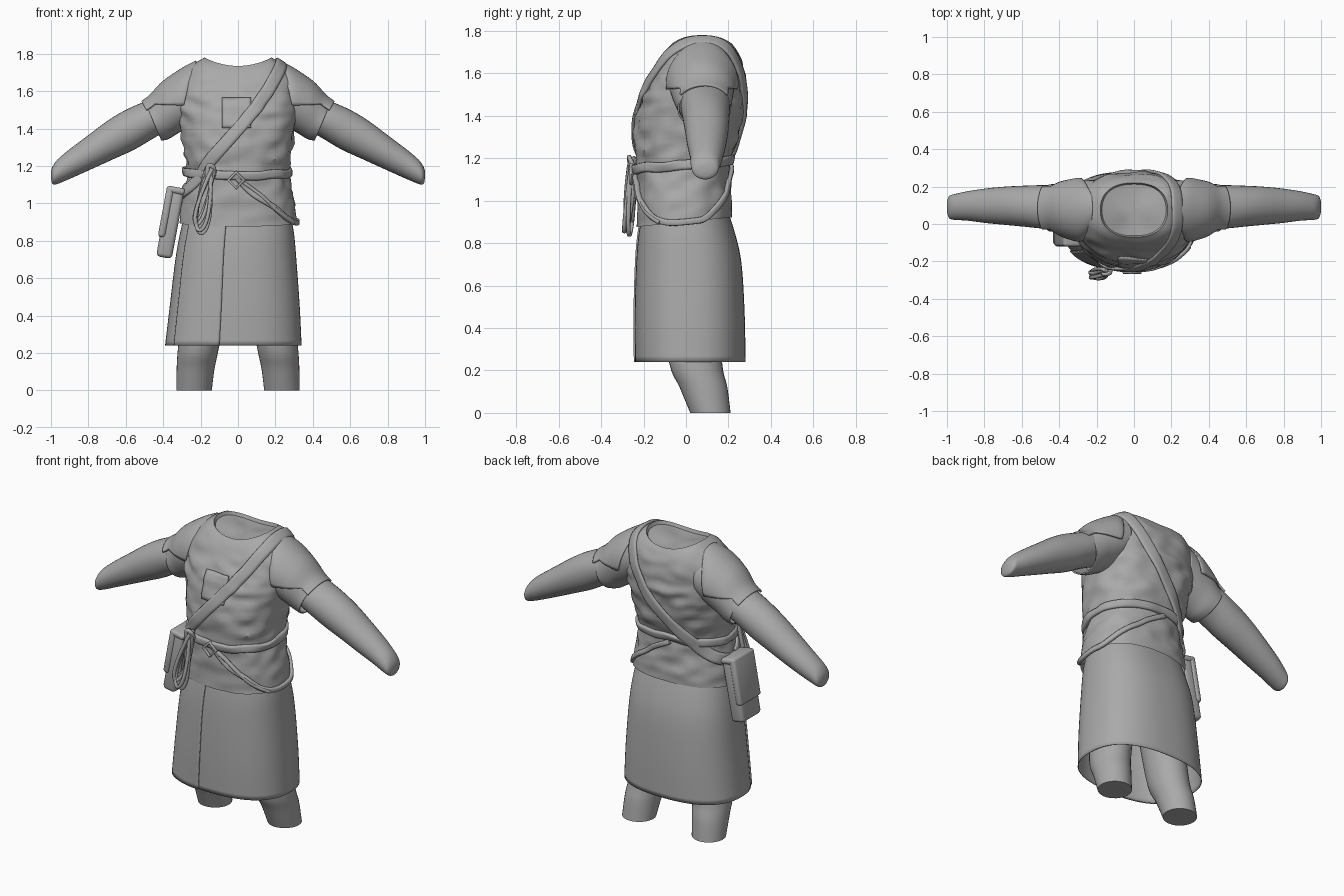
import bpy, bmesh, math
from math import sin, cos, pi, tau
from mathutils import Vector, Matrix, noise
from mathutils.bvhtree import BVHTree

cube = bpy.data.objects.get("Cube")
if cube:
    bpy.data.objects.remove(cube, do_unlink=True)

grey = bpy.data.materials.new("plain_grey")
grey.use_nodes = True
grey.diffuse_color = (0.4, 0.4, 0.4, 1)
grey.node_tree.nodes["Principled BSDF"].inputs["Base Color"].default_value = (0.4, 0.4, 0.4, 1)


def finish(name, bm, angle=40):
    bmesh.ops.recalc_face_normals(bm, faces=bm.faces)
    mesh = bpy.data.meshes.new(name)
    bm.to_mesh(mesh)
    bm.free()
    obj = bpy.data.objects.new(name, mesh)
    bpy.context.collection.objects.link(obj)
    mesh.materials.append(grey)
    bpy.ops.object.select_all(action='DESELECT')
    obj.select_set(True)
    bpy.context.view_layer.objects.active = obj
    bpy.ops.object.shade_smooth_by_angle(angle=math.radians(angle))
    return obj


def solidify(obj, thickness, offset=-1):
    mod = obj.modifiers.new("thickness", 'SOLIDIFY')
    mod.thickness, mod.offset = thickness, offset


def smooth(rows, steps, loop=False):
    """Catmull-Rom resampling of a list of number tuples."""
    rows = [Vector(r) for r in rows]
    n, out = len(rows), []
    for i in range(n if loop else n - 1):
        a, b, c, d = [rows[j % n] if loop else rows[max(0, min(n - 1, j))]
                      for j in (i - 1, i, i + 1, i + 2)]
        for k in range(steps):
            t = k / steps
            out.append(0.5 * (2 * b + (c - a) * t + (2 * a - 5 * b + 4 * c - d) * t * t
                              + (3 * b - a - 3 * c + d) * t ** 3))
    return out if loop else out + [rows[-1]]


def loft(name, rings, closed=True, caps=(False, False), loop=False, angle=40):
    bm = bmesh.new()
    vs = [[bm.verts.new(p) for p in ring] for ring in rings]
    m = len(vs[0])
    pairs = list(zip(vs, vs[1:])) + ([(vs[-1], vs[0])] if loop else [])
    for a, b in pairs:
        for j in range(m if closed else m - 1):
            k = (j + 1) % m
            bm.faces.new((a[j], a[k], b[k], b[j]))
    for ring, cap in zip((vs[0], vs[-1]), caps):
        if cap:
            mid = bm.verts.new(sum((v.co for v in ring), Vector()) / m)
            for j in range(m):
                bm.faces.new((ring[j], ring[(j + 1) % m], mid))
    return finish(name, bm, angle)


def power(v, e):
    return math.copysign(abs(v) ** e, v)


def arc(n, a0, a1):
    span = n if a1 - a0 > 6.2 else n - 1
    return [a0 + (a1 - a0) * i / span for i in range(n)]


def body_ring(row, n=72, e=0.85, grow=0, a0=0, a1=tau):
    """Rounded horizontal section: height, x min, x max, y front, y back."""
    z, x0, x1, y0, y1 = row
    return [Vector(((x0 + x1) / 2 + ((x1 - x0) / 2 + grow) * power(cos(a), e),
                    (y0 + y1) / 2 + ((y1 - y0) / 2 + grow) * power(sin(a), e), z)) for a in arc(n, a0, a1)]


# Padded tunic with a raised shoulder line, tilted hem, quilted bumps and a sunken neck
torso_rows = [(0.90, .312, -.232, .216), (1.0, .302, -.232, .214), (1.15, .272, -.232, .205),
              (1.3, .290, -.242, .245), (1.45, .315, -.222, .275), (1.55, .325, -.188, .278),
              (1.64, .31, -.140, .268), (1.70, .25, -.100, .245), (1.735, .18, -.07, .22)]
rings = [body_ring((z, -w, w, f, b)) for z, w, f, b in smooth(torso_rows, 7)]
for ring in rings:
    for p in ring:
        top = max(0, min(1, (p.z - 1.6) / 0.135))
        hem = max(0, (1.1 - p.z) / 0.2)
        quilt = noise.noise(Vector((p.x * 11, p.y * 11, p.z * 19))) * 0.017
        out = Vector((p.x, p.y, 0)).normalized()
        p += out * quilt * (1 - top) * (1 - 0.7 * hem)
        p.z += 0.045 * top * min(1, (p.x / 0.18) ** 2) + hem * 0.1 * p.y
neck_mid = Vector((0, 0.075, 1.715))
rings.append([Vector((p.x * 0.95, neck_mid.y + (p.y - neck_mid.y) * 0.95, p.z - 0.02)) for p in rings[-1]])
rings.append([neck_mid + (p - neck_mid) * 0.5 - Vector((0, 0, 0.004)) for p in rings[-1]])
torso = loft("tunic", rings, caps=(False, True))

# Wrapped skirt with an overlapping front panel
skirt_rows = [(0.24, -.39, .34, -.24, .28), (0.45, -.365, .33, -.242, .277),
              (0.7, -.335, .312, -.235, .262), (0.85, -.308, .298, -.222, .23), (1.0, -.27, .27, -.195, .18)]
levels = smooth(skirt_rows, 5)
skirt = loft("skirt", [body_ring(r, e=0.82) for r in levels])
solidify(skirt, 0.004)
panel = loft("skirt_overlap", [body_ring(r, 24, 0.82, 0.008, pi * 1.19, pi * 1.455) for r in levels], closed=False)
solidify(panel, 0.008)


# Limb sections: upper x, upper z, lower x, lower z, y front, y back
def limb_ring(row, s, n=32, grow=0.0, a0=0.0, a1=tau):
    ux, uz, lx, lz, y0, y1 = row
    mid = Vector(((ux + lx) / 2, (y0 + y1) / 2, (uz + lz) / 2))
    u = Vector(((ux - lx) / 2, 0, (uz - lz) / 2))
    u += u.normalized() * grow
    v = Vector((0, (y1 - y0) / 2 + grow, 0))
    pts = [mid + u * cos(a) + v * sin(a) for a in arc(n, a0, a1)]
    return [Vector((p.x * s, p.y, p.z)) for p in pts]


sleeve_rows = [(.21, 1.735, .22, 1.44, -.07, .235), (.30, 1.71, .26, 1.41, -.08, .232),
               (.40, 1.64, .32, 1.375, -.065, .222), (.465, 1.57, .37, 1.345, -.045, .215),
               (.492, 1.53, .41, 1.335, -.04, .212)]
arm_rows = [(.42, 1.57, .35, 1.40, -.02, .205), (.51, 1.54, .44, 1.355, -.025, .208),
            (.61, 1.495, .55, 1.29, -.015, .205), (.70, 1.44, .67, 1.235, -.005, .20),
            (.80, 1.365, .78, 1.185, .005, .19), (.90, 1.29, .88, 1.14, .018, .175),
            (.965, 1.235, .95, 1.11, .022, .16), (.99, 1.20, .985, 1.10, .03, .15),
            (1.0, 1.175, .998, 1.115, .06, .125)]
shoulder_rows = [(.225, 1.75, .23, 1.5, -.03, .19)] + sleeve_rows[1:4] + [(.51, 1.535, .40, 1.335, -.045, .215)]
leg_rows = [(0, .14, .33, .02, .21), (0.12, .125, .328, -.03, .195),
            (0.24, .10, .32, -.08, .17), (0.55, .05, .29, -.11, .16)]
for side, s in (("left", 1), ("right", -1)):
    sleeve = loft(side + "_sleeve", [limb_ring(r, s) for r in smooth(sleeve_rows, 5)])
    solidify(sleeve, 0.008)
    loft(side + "_arm", [limb_ring(r, s) for r in smooth(arm_rows, 4)], caps=(True, True))
    # Shoulder cap ends at a level lower edge and narrows toward the neck
    cap_rings = []
    for i, r in enumerate(smooth(shoulder_rows, 6)):
        mid, half = (r[1] + r[3]) / 2, (r[1] - r[3]) / 2
        reach = math.acos(max(-0.5, min(0.6, (1.525 - mid) / half)))
        reach = min(reach, 0.6 + 0.16 * i)
        cap_rings.append(limb_ring(r, s, 28, 0.014, -reach, reach))
    solidify(loft(side + "_shoulder_cap", cap_rings, closed=False), 0.012)
    loft(side + "_leg", [[Vector((p.x * s, p.y, p.z)) for p in body_ring(r, 32, 1)]
                         for r in smooth(leg_rows, 4)], caps=(True, True))

# Surface that straps cling to
cloth = bmesh.new()
cloth.from_mesh(torso.data)
cloth.from_mesh(skirt.data)
surface = BVHTree.FromBMesh(cloth)
cloth.free()


def relax(items, loop):
    """Average each vector with its neighbours to calm the bumps."""
    n = len(items)
    return [items[i] if not loop and i in (0, n - 1)
            else (items[i - 1] + items[i] * 2 + items[(i + 1) % n]) / 4 for i in range(n)]


def strap(name, points, width, thick, loop=False, cling=True, steps=8):
    path = smooth(points, steps, loop)
    normals = [Vector((0, -1, 0))] * len(path)
    if cling:
        for i, p in enumerate(path):
            loc, nor, _, _ = surface.find_nearest(p)
            if nor.dot(loc - Vector((0, 0.03, min(loc.z, 1.5)))) < 0:
                nor = -nor
            path[i], normals[i] = loc + nor * thick * 0.7, nor
        for _ in range(4):
            path, normals = relax(path, loop), relax(normals, loop)
    rings, n = [], len(path)
    for i, p in enumerate(path):
        ahead = path[(i + 1) % n] if loop else path[min(n - 1, i + 1)]
        behind = path[i - 1] if loop else path[max(0, i - 1)]
        t = (ahead - behind).normalized()
        across = t.cross(normals[i]).normalized()
        up = across.cross(t)
        rings.append([p + across * width * power(cos(a), .6) + up * thick * power(sin(a), .6)
                      for a in arc(10, 0, tau)])
    return loft(name, rings, caps=(not loop, not loop), loop=loop, angle=60)


# Waist belt, shoulder strap and loose hanging belt end
strap("waist_belt", [(.28 * cos(a), .23 * sin(a), 1.17 + .02 * sin(a)) for a in arc(16, 0, tau)],
      .024, .012, loop=True)
strap("shoulder_strap", [(-.31, -.06, 1.06), (-.26, -.17, 1.11), (-.125, -.25, 1.26), (.05, -.25, 1.46),
                         (.14, -.19, 1.57), (.22, -.07, 1.71), (.24, .08, 1.77), (.22, .2, 1.72),
                         (.14, .28, 1.55), (0, .27, 1.37), (-.17, .22, 1.2), (-.28, .1, 1.09),
                         (-.31, .0, 1.05)], .035, .01)
strap("hanging_belt", [(-.01, -.25, 1.14), (.08, -.24, 1.05), (.2, -.22, .98), (.28, -.16, .915),
                       (.32, 0, .885), (.31, .1, .92), (.22, .19, 1.01), (.08, .22, 1.1),
                       (-.04, .22, 1.17)], .015, .011)
strap("hanging_belt_cord", [(.03, -.25, 1.11), (.12, -.24, 1.05), (.22, -.22, .96), (.31, -.13, .895)], .01, .013)

# Diamond belt buckle
strap("belt_buckle", [(-.01 + .042 * cos(a), -.258, 1.125 + .042 * sin(a)) for a in arc(4, 0, tau)],
      .009, .009, loop=True, cling=False, steps=1)

# Coiled rope bundle hanging from the belt
for i in range(5):
    lean, half = 0.10 + 0.06 * i, 0.032 - 0.003 * i
    low = 0.18 - 0.01 * i
    pts = []
    for a in arc(12, 0, tau):
        x, z = half * cos(a) * (1 - 0.5 * sin(a)), low * sin(a)
        depth = -.256 - 0.014 * (i % 2) - 0.012 * cos(a + i) + 0.06 * z
        pts.append((-.178 + x + z * lean, depth, 1.02 + z + 0.006 * i))
    strap("rope_coil_%d" % (i + 1), pts, .01, .01, loop=True, cling=False, steps=4)
strap("rope_hanger", [(-.13, -.235, 1.14), (-.13, -.262, 1.19), (-.16, -.268, 1.2), (-.165, -.262, 1.13)],
      .012, .01, cling=False)


# Hip pouch with flap, leaning outward
def box(name, size, centre, bevel):
    bm = bmesh.new()
    bmesh.ops.create_cube(bm, size=1)
    bmesh.ops.scale(bm, vec=size, verts=bm.verts)
    bmesh.ops.bevel(bm, geom=bm.edges[:], offset=bevel, segments=3, profile=0.5, affect='EDGES')
    tilt = Matrix.Rotation(math.radians(10.5), 4, 'Y')
    bmesh.ops.transform(bm, matrix=Matrix.Translation((-.362, -.02, .895)) @ tilt
                        @ Matrix.Translation(centre), verts=bm.verts)
    return finish(name, bm)


box("pouch_body", (.085, .185, .375), (0, 0, 0), .022)
box("pouch_flap", (.04, .2, .275), (-.033, 0, .055), .016)
box("pouch_lid", (.1, .2, .036), (-.003, 0, .177), .016)

# Square chest patch following the cloth
rows = []
for i in range(9):
    z = 1.405 + 0.16 * i / 8
    hits = [surface.ray_cast(Vector((-.085 + 0.155 * j / 8, -1, z)), Vector((0, 1, 0)))[0] for j in range(9)]
    rows.append([p + Vector((0, -.006, 0)) for p in hits])
solidify(loft("chest_patch", rows, closed=False), 0.008, 0)
